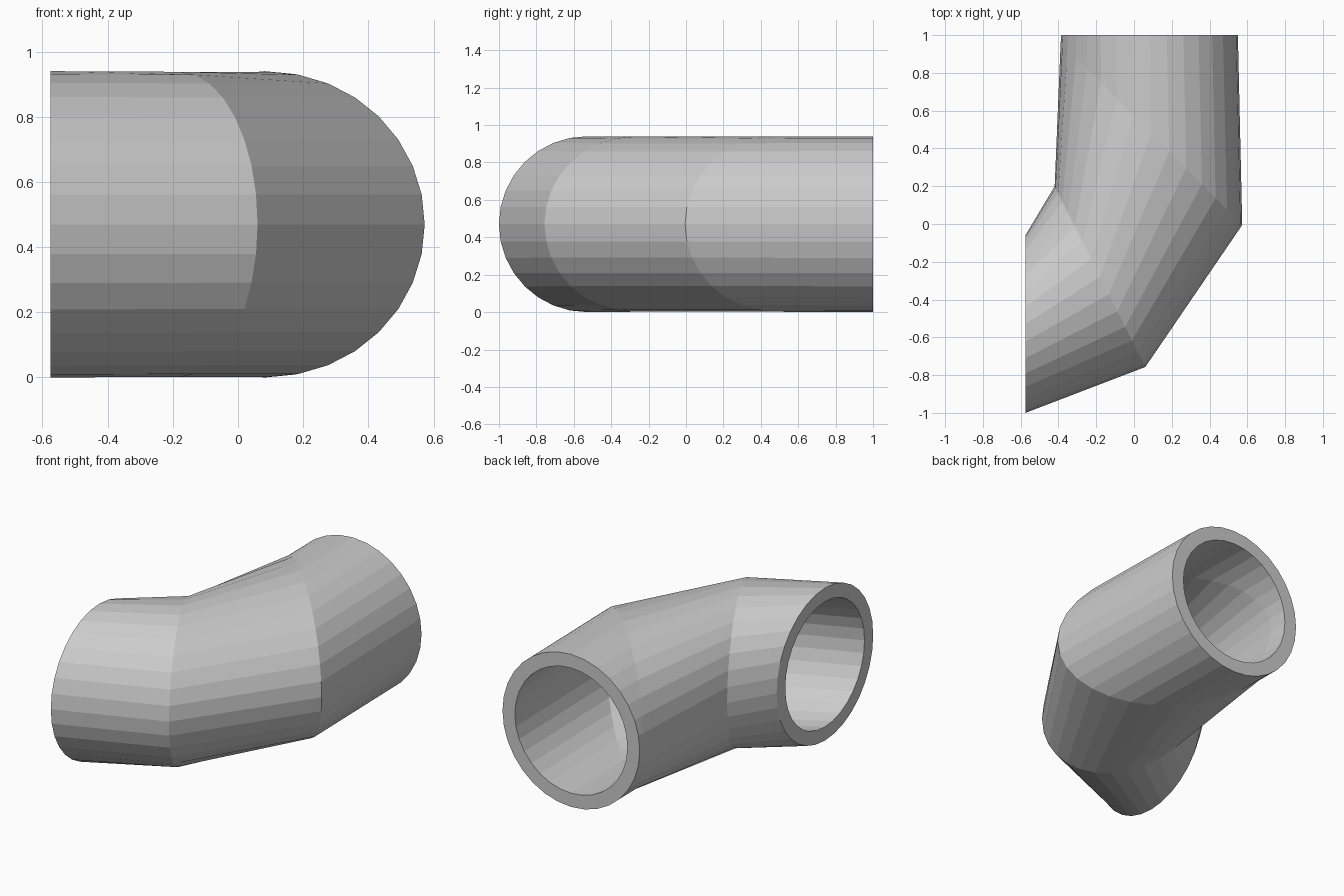
import bpy, bmesh, math
from mathutils import Vector

if "Cube" in bpy.data.objects:
    bpy.data.objects.remove(bpy.data.objects["Cube"])

SIDES = 32
MID_Z = 0.47
BORE = 0.82   # inner size relative to outer

# Mitred sections along the pipe: outer-bend point, inner-bend point, half height
SECTIONS = [
    ((0.55, 1.0), (-0.385, 1.0), 0.47),
    ((0.573, -0.005), (-0.388, 0.965), 0.468),
    ((0.06, -0.757), (-0.42, 0.20), 0.468),
    ((-0.575, -1.0), (-0.575, -0.06), 0.47),
]


def ring(bm, outer, inner, height, scale):
    a, b = Vector((*outer, MID_Z)), Vector((*inner, MID_Z))
    centre, half = (a + b) / 2, (a - b) / 2 * scale
    up = Vector((0, 0, height * scale))
    angles = [2 * math.pi * i / SIDES for i in range(SIDES)]
    return [bm.verts.new(centre + half * math.cos(t) + up * math.sin(t)) for t in angles]


def bridge(bm, r1, r2):
    for i in range(SIDES):
        j = (i + 1) % SIDES
        bm.faces.new((r1[i], r1[j], r2[j], r2[i]))


bm = bmesh.new()

# Outer wall, then back through the bore, closing the loop at both end rims
rings = [ring(bm, *s, 1.0) for s in SECTIONS]
rings += [ring(bm, *s, BORE) for s in reversed(SECTIONS)]
for k, r in enumerate(rings):
    bridge(bm, r, rings[(k + 1) % len(rings)])
bmesh.ops.recalc_face_normals(bm, faces=bm.faces)

mesh = bpy.data.meshes.new("pipe_elbow")
bm.to_mesh(mesh)
bm.free()
bpy.context.collection.objects.link(bpy.data.objects.new("pipe_elbow", mesh))
